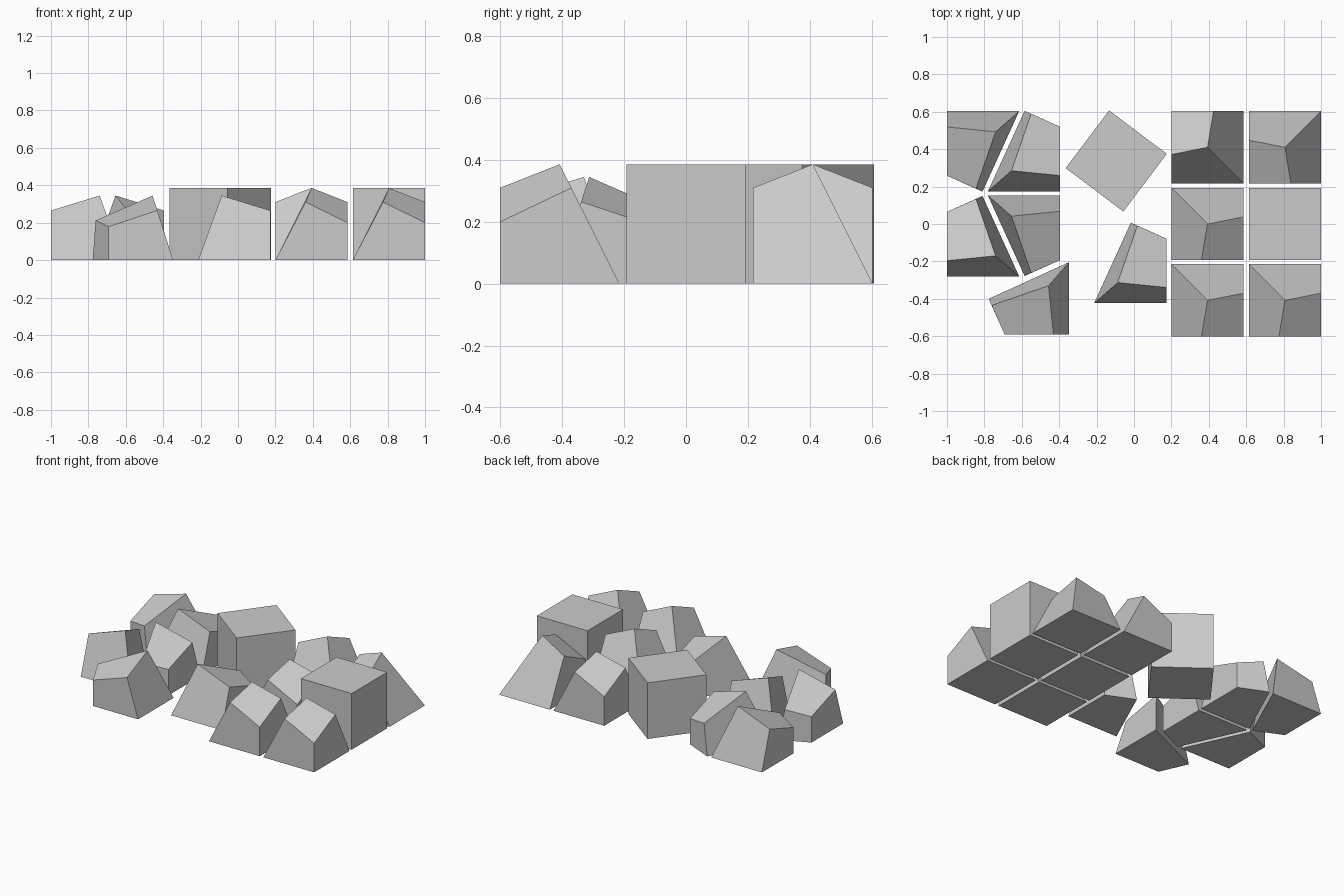
import bpy, bmesh, math
from mathutils import Matrix, Vector

if "Cube" in bpy.data.objects:
    bpy.data.objects.remove(bpy.data.objects["Cube"])

S = 0.386      # side of a full block
H = S / 2

grey = bpy.data.materials.new("stone_grey")
grey.diffuse_color = (0.6, 0.6, 0.6, 1)
grey.use_nodes = True
grey.node_tree.nodes["Principled BSDF"].inputs["Base Color"].default_value = grey.diffuse_color


def block(name, base, top, origin, u, v):
    """Six-sided block from a bottom and a top ring, placed by its two ground axes."""
    place = lambda p: (origin[0] + p[0] * u[0] + p[1] * v[0],
                       origin[1] + p[0] * u[1] + p[1] * v[1], p[2])
    bm = bmesh.new()
    lo = [bm.verts.new(place((x, y, 0))) for x, y in base]
    hi = [bm.verts.new(place(p)) for p in top]
    bm.faces.new(lo[::-1])
    bm.faces.new(hi)
    for i in range(4):
        j = (i + 1) % 4
        bm.faces.new((lo[i], lo[j], hi[j], hi[i]))
    bmesh.ops.recalc_face_normals(bm, faces=bm.faces)
    mesh = bpy.data.meshes.new(name)
    bm.to_mesh(mesh)
    bm.free()
    mesh.materials.append(grey)
    bpy.context.collection.objects.link(bpy.data.objects.new(name, mesh))


X, Y, NX, NY = (1, 0), (0, 1), (-1, 0), (0, -1)

# Full blocks: one on the right, one turned in the middle
square = [(-H, -H), (H, -H), (H, H), (-H, H)]
square_top = [(x, y, S) for x, y in square]
a = math.radians(-37)
c, s = math.cos(a), math.sin(a)
block("cube_block", square, square_top, (0.807, 0), X, Y)
block("turned_cube_block", square, square_top, (-0.095, 0.337), (c, s), (-s, c))

# Corner blocks: two upright walls, two steep slopes and a tilted top
corner_top = [(-0.032, -H, 0.31), (H, -H, 0.2), (H, 0.038, 0.31), (0, 0, 0.386)]
for i, (pos, u, v) in enumerate([
        ((0.393, -0.408), X, Y), ((0.807, -0.408), X, Y), ((0.393, 0), X, Y),
        ((0.393, 0.41), NX, NY), ((0.807, 0.41), NX, Y)]):
    block(f"corner_block_{i + 1}", square, corner_top, pos, u, v)

# Wedge blocks: slanted footprint, two steep slopes and a tilted top
wedge = [(0, 0), (0.386, 0), (0.19, 0.43), (0, 0.345)]
wedge_top = [(0, 0.084, 0.265), (0.26, 0.11, 0.345),
             (0.155, 0.414, 0.212), (0, 0.345, 0.178)]
for i, (pos, u, v) in enumerate([
        ((-1, -0.28), X, Y), ((-1, 0.603), X, NY),
        ((-0.395, 0.175), NX, Y), ((-0.395, 0.152), NX, NY),
        ((0.173, -0.423), NX, Y), ((-0.347, -0.59), Y, NX)]):
    block(f"wedge_block_{i + 1}", wedge, wedge_top, pos, u, v)
